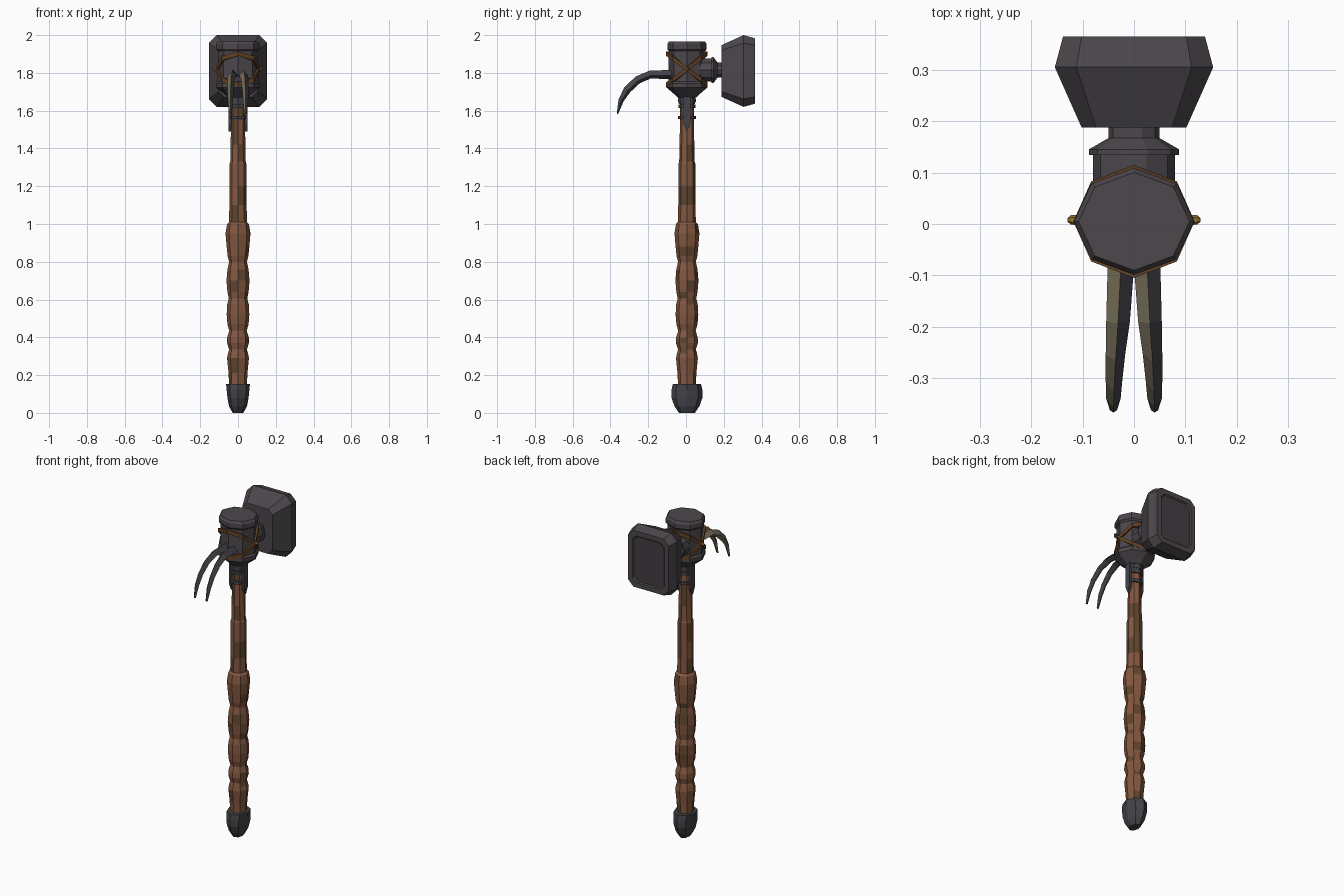
import bpy, bmesh, math, random
from mathutils import Vector

if "Cube" in bpy.data.objects:
    bpy.data.objects.remove(bpy.data.objects["Cube"])
random.seed(4)


def material(name, srgb):
    m = bpy.data.materials.new(name)
    m.diffuse_color = [((c / 255 + 0.055) / 1.055) ** 2.4 for c in srgb] + [1]
    m.use_nodes = True
    m.node_tree.nodes["Principled BSDF"].inputs["Base Color"].default_value = m.diffuse_color
    return m


STEEL = material("dark steel", (76, 71, 76))
IRON = material("blue iron", (68, 68, 73))
PANEL = material("panel steel", (66, 60, 64))
WOOD = material("brown wood", (132, 88, 64))
STAIN = material("stained wood", (96, 70, 46))
LEATHER = material("leather strap", (98, 64, 36))
HORN = material("worn claw edge", (122, 114, 92))
BRASS = material("brass", (150, 115, 50))


def loft(name, rings, mats, rule=None, closed=False):
    """Skin a list of point rings; cap the ends unless the loop is closed."""
    bm = bmesh.new()
    vs = [[bm.verts.new(p) for p in r] for r in rings]
    n, k = len(vs[0]), len(vs)
    for i in range(k if closed else k - 1):
        a, b = vs[i], vs[(i + 1) % k]
        for j in range(n):
            bm.faces.new((a[j], a[(j + 1) % n], b[(j + 1) % n], b[j]))
    if not closed:
        bm.faces.new(vs[0])
        bm.faces.new(vs[-1])
    bmesh.ops.recalc_face_normals(bm, faces=bm.faces)
    bm.normal_update()
    if rule:
        for f in bm.faces:
            f.material_index = rule(f)
    me = bpy.data.meshes.new(name)
    bm.to_mesh(me)
    bm.free()
    for m in mats:
        me.materials.append(m)
    ob = bpy.data.objects.new(name, me)
    bpy.context.collection.objects.link(ob)
    return ob


def ring_z(z, rx, ry, n=8, cy=0.005):
    return [(rx * math.cos(math.tau * i / n), cy + ry * math.sin(math.tau * i / n), z) for i in range(n)]


def ring_y(y, rx, rz, n=10, cz=1.815):
    return [(rx * math.cos(math.tau * i / n), y, cz + rz * math.sin(math.tau * i / n)) for i in range(n)]


def turned(name, profile, mats, rule=None, n=8):
    return loft(name, [ring_z(z, rx, ry, n) for z, rx, ry in profile], mats, rule)


def stain(chance):
    return lambda f: int(random.random() < chance)


# pommel
turned("pommel", [(0, .028, .042), (.035, .048, .066), (.08, .056, .082), (.12, .06, .082), (.152, .063, .075)], [IRON])

# lumpy grip and tapering shaft
grip = [(.14, .047), (.21, .05), (.29, .058), (.315, .053), (.335, .047), (.37, .058), (.4, .057), (.435, .046),
        (.47, .056), (.52, .06), (.575, .057), (.605, .049), (.64, .056), (.7, .061), (.76, .056), (.8, .047),
        (.83, .055), (.88, .06), (.95, .066), (1.0, .058), (1.012, .046)]
turned("grip", [(z, r, r) for z, r in grip], [WOOD, STAIN], stain(.13))
shaft = [(1.0, .047), (1.1, .046), (1.2, .045), (1.32, .044), (1.33, .041), (1.42, .039), (1.55, .037), (1.7, .037)]
turned("shaft", [(z, r, r) for z, r in shaft], [WOOD, STAIN], stain(.22))

# collar rings and side langets
for i, (z, r) in enumerate([(1.555, .047), (1.615, .046), (1.645, .047)]):
    turned(f"collar_ring_{i}", [(z, r, r), (z + .018, r, r)], [IRON])
turned("collar_socket", [(1.635, .043, .043), (1.7, .05, .05)], [IRON])
for s in (-1, 1):
    loft("langet", [[(s * x, .005 + y, z) for y, z in
                     [(0, 1.49), (.018, 1.53), (.018, 1.71), (-.018, 1.71), (-.018, 1.53)]]
                    for x in (.035, .051)], [IRON])

# octagonal head core with cap
turned("head_core", [(1.67, .05, .05), (1.69, .075, .07), (1.722, .116, .108), (1.745, .117, .108), (1.755, .108, .098),
                     (1.915, .106, .096), (1.925, .117, .104), (1.953, .117, .104), (1.967, .108, .095)], [STEEL])

# neck between core and hammer block
loft("neck", [ring_y(y, rx, rz) for y, rx, rz in
              [(.03, .08, .065), (.134, .08, .065), (.134, .088, .073), (.145, .088, .073),
               (.167, .05, .042), (.2, .05, .042)]], [STEEL])


# hammer block: chamfered rectangle, flared, with a sunken striking panel
def block_ring(y, w, h, c, cz=1.81):
    pts = [(w, h - c), (w - c, h)]
    pts += [(-x, z) for x, z in reversed(pts)]
    pts += [(-x, -z) for x, z in pts]
    return [(x, y, cz + z) for x, z in pts]


loft("hammer_block", [block_ring(*r) for r in
                      [(.188, .102, .137, .028), (.305, .154, .19, .042), (.365, .138, .173, .036),
                       (.365, .108, .143, .025), (.358, .102, .137, .024)]],
     [STEEL, PANEL], lambda f: int(f.normal.y > .9 and abs(f.calc_center_median().x) < .01 and len(f.verts) > 4))

# pair of curved claws, worn on one side
path = [(-.07, 1.79, .025, .026, .026), (-.19, 1.79, .031, .023, .022), (-.255, 1.762, .036, .019, .022),
        (-.31, 1.71, .039, .016, .021), (-.343, 1.655, .04, .014, .015), (-.363, 1.583, .04, .007, .004)]
for s in (-1, 1):
    rings = []
    for i, (y, z, x, w, h) in enumerate(path):
        a, b = path[max(i - 1, 0)], path[min(i + 1, len(path) - 1)]
        t = Vector((0, b[0] - a[0], b[1] - a[1])).normalized()
        up = Vector((0, t.z, -t.y))
        c = Vector((s * x, y, z))
        side = Vector((w, 0, 0))
        rings.append([c + side - up * h * .2, c + up * h, c - side - up * h * .2, c - up * h * .9])
    loft("claw", rings, [IRON, HORN], lambda f: int(f.normal.x < -.2))

# two crossed leather straps round the core
for s in (-1, 1):
    rings = []
    for i in range(8):
        a = math.tau * i / 8
        cx, sy = math.cos(a), math.sin(a)
        z = 1.82 + s * .082 * sy
        rings.append([(cx * (.106 + d), .005 + sy * (.098 + d), z + e)
                      for d, e in [(-.004, -.012), (.012, -.012), (.012, .012), (-.004, .012)]])
    loft("strap", rings, [LEATHER], closed=True)

# brass studs where the straps cross
for s in (-1, 1):
    loft("stud", [[(s * x, .008 + r * math.cos(math.tau * i / 6), 1.82 + r * math.sin(math.tau * i / 6))
                   for i in range(6)] for x, r in [(.112, .01), (.123, .009), (.129, .004)]], [BRASS])
